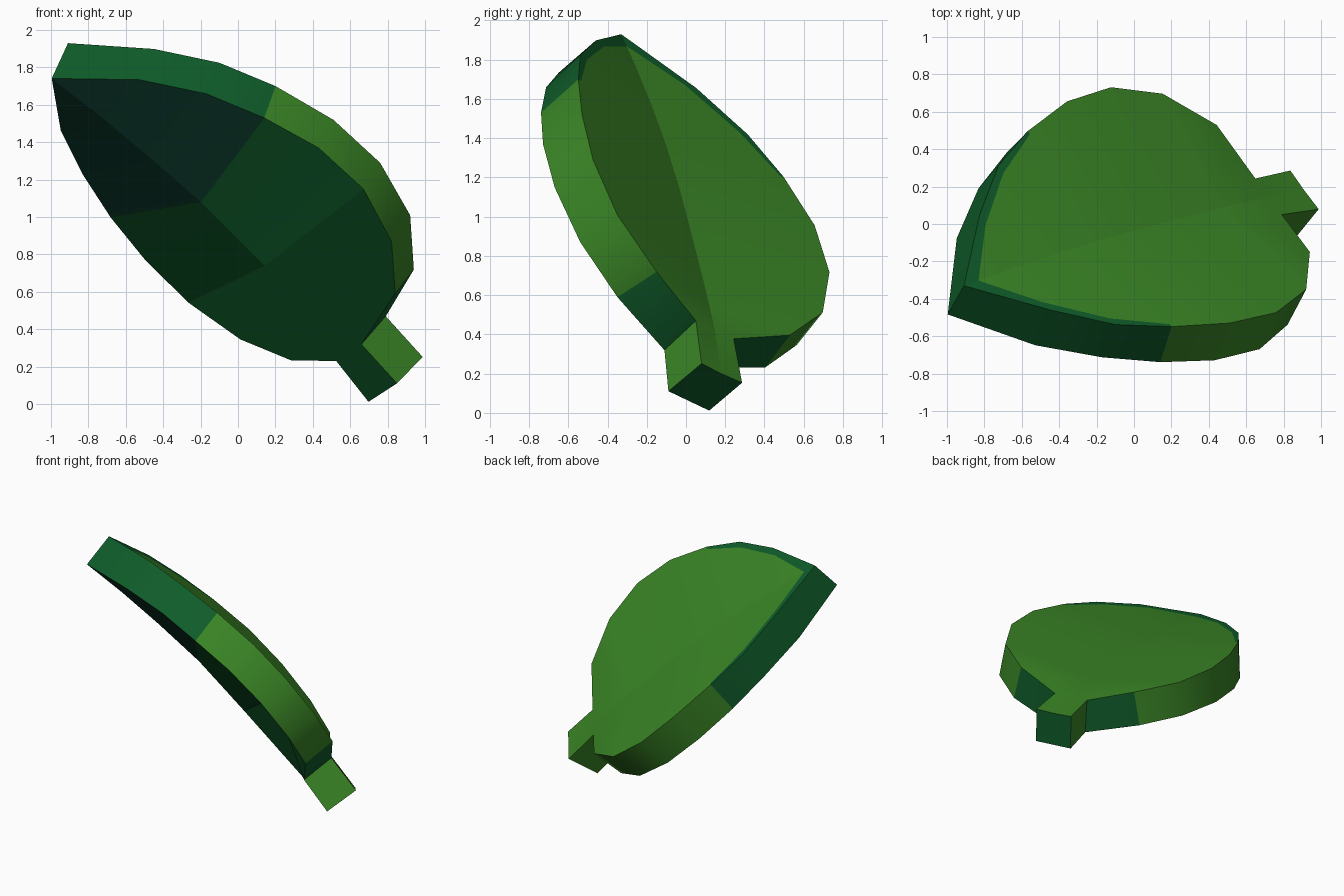
import bpy, bmesh, math
from mathutils import Matrix, Vector

if "Cube" in bpy.data.objects:
    bpy.data.objects.remove(bpy.data.objects["Cube"])


def material(name, rgb):
    m = bpy.data.materials.new(name)
    m.diffuse_color = (*rgb, 1)
    m.use_nodes = True
    m.node_tree.nodes["Principled BSDF"].inputs["Base Color"].default_value = m.diffuse_color
    return m


GREEN, TEAL, DEEP = 0, 1, 2
mats = [material("leaf green", (0.042, 0.235, 0.019)),
        material("dark green", (0.0048, 0.108, 0.023)),
        material("deep teal", (0.0044, 0.05, 0.03))]

# Half outline from tip to stem end: top (side, along, height), bottom (same)
rim = [((0, 2.562, 0), (0, 2.527, -.256)),
       ((.34, 2.24, .10), (.38, 2.223, -.159)),
       ((.566, 1.957, .156), (.60, 1.93, -.091)),
       ((.695, 1.662, .20), (.744, 1.628, -.055)),
       ((.787, 1.316, .231), (.839, 1.312, -.025)),
       ((.80, .973, .227), (.848, .98, -.025)),
       ((.695, .645, .194), (.732, .659, -.058)),
       ((.451, .395, .141), (.50, .418, -.111)),
       ((.128, .293, .04), (.123, .316, -.214)),
       ((.137, 0, .004), (.138, .036, -.253))]
# Midrib (along, height) above and below
rib_top = [(2.46, .012), (2.25, .035), (1.95, .06), (1.66, .075), (1.31, .08),
           (.97, .07), (.67, .06), (.45, .05), (.293, .04), (0, 0)]
rib_low = [(2.527, -.256), (2.2, -.215), (1.85, -.185), (1.46, -.164),
           (1.2, -.172), (.97, -.18)]
band = [0, .8, .91, .97] + [.98] * 6      # inner edge of the dark tip border

bm = bmesh.new()


def face(points, mat, smooth=True):
    f = bm.faces.new([bm.verts.new(p) for p in points])
    f.material_index = mat
    f.smooth = smooth


def side(p, s):
    return Vector((p[0] * s, p[1], p[2]))


for s in (1, -1):
    for i in range(9):
        a, b = (side(rim[k][0], s) for k in (i, i + 1))
        c, d = (side(rim[k][1], s) for k in (i, i + 1))
        ra, rb = (Vector((0, *rib_top[k])) for k in (i, i + 1))
        ia, ib = ra.lerp(a, band[i]), rb.lerp(b, band[i + 1])
        # upper blade, with a dark border around the tip
        face((ra, rb, ib, ia), GREEN)
        face((ia, ib, b, a), TEAL if i < 3 else GREEN)
        # edge wall
        face((a, b, d, c), TEAL if i < 3 or i == 7 else GREEN)
        # underside of the outer blade
        if i < 5:
            la, lb = (Vector((0, *rib_low[k])) for k in (i, i + 1))
            face((la, lb, d, c), DEEP if i < 3 else TEAL)

# flat underside of base and stem
loop = [Vector((0, *rib_low[5]))]
loop += [side(rim[k][1], 1) for k in range(5, 10)]
loop += [side(rim[k][1], -1) for k in range(9, 4, -1)]
face(loop, TEAL, False)
# stem end
face((Vector((0, *rib_top[9])), side(rim[9][0], 1), side(rim[9][1], 1),
      side(rim[9][1], -1), side(rim[9][0], -1)), TEAL, False)

bmesh.ops.remove_doubles(bm, verts=bm.verts[:], dist=0.001)
rib_edges = [e for e in bm.edges if all(abs(v.co.x) < 1e-4 for v in e.verts)]

# Tilt the leaf into place
across, along, up = (.552, -.753, .358), (-.710, -.199, .675), (.437, .627, .645)
frame = Matrix((across, along, up)).transposed().to_4x4()
frame.translation = (.91, .18, .20)
bmesh.ops.transform(bm, matrix=frame, verts=bm.verts[:])
bmesh.ops.recalc_face_normals(bm, faces=bm.faces[:])

# Keep the midrib and rims crisp
for e in bm.edges:
    if e.calc_face_angle(0) > math.radians(35) or e in rib_edges:
        e.smooth = False

mesh = bpy.data.meshes.new("leaf")
bm.to_mesh(mesh)
bm.free()
for m in mats:
    mesh.materials.append(m)
leaf = bpy.data.objects.new("leaf", mesh)
bpy.context.collection.objects.link(leaf)
